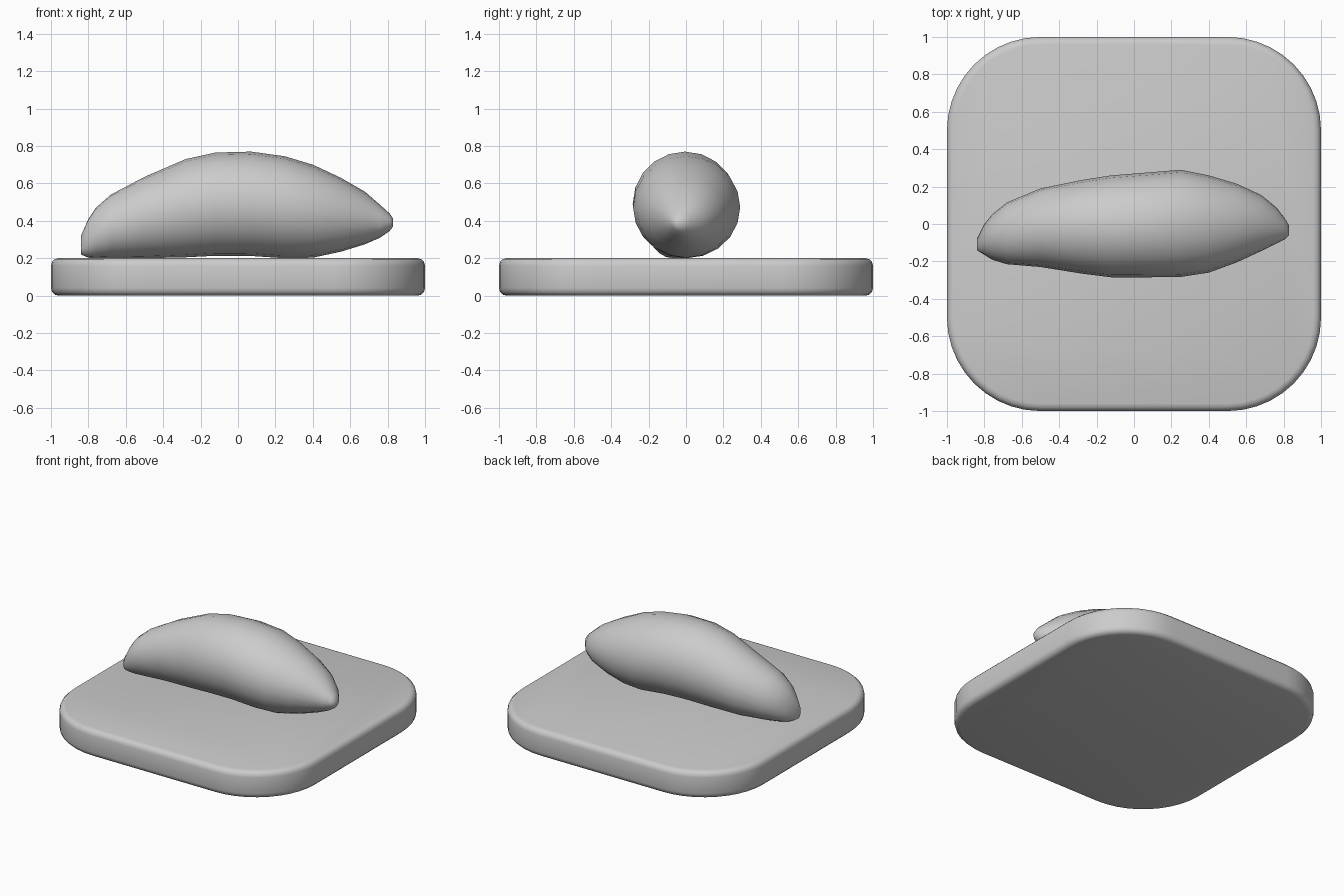
import bpy, bmesh
from math import sin, cos, pi, radians

if "Cube" in bpy.data.objects:
    bpy.data.objects.remove(bpy.data.objects["Cube"])


def finish(bm, name, angle):
    bmesh.ops.recalc_face_normals(bm, faces=bm.faces)
    mesh = bpy.data.meshes.new(name)
    bm.to_mesh(mesh)
    bm.free()
    ob = bpy.data.objects.new(name, mesh)
    bpy.context.collection.objects.link(ob)
    bpy.ops.object.select_all(action='DESELECT')
    ob.select_set(True)
    bpy.context.view_layer.objects.active = ob
    bpy.ops.object.shade_smooth_by_angle(angle=radians(angle))
    return ob


def loft(bm, rings):
    # Bridge consecutive rings and cap both ends
    loops = [[bm.verts.new(p) for p in r] for r in rings]
    n = len(loops[0])
    for a, b in zip(loops, loops[1:]):
        for i in range(n):
            j = (i + 1) % n
            bm.faces.new((a[i], a[j], b[j], b[i]))
    bm.faces.new(loops[0][::-1])
    bm.faces.new(loops[-1])


def rounded_square(inset, z, radius=0.5, steps=10):
    pts = []
    for q in range(4):
        for k in range(steps + 1):
            a = (q + k / steps) * pi / 2
            cx = (1 - radius) * (1 if q in (0, 3) else -1)
            cy = (1 - radius) * (1 if q in (0, 1) else -1)
            r = radius - inset
            pts.append((cx + r * cos(a), cy + r * sin(a), z))
    return pts


# Base: rounded square slab with softened rims
rim = [(0.04 * (1 - sin(t)), 0.04 * (1 - cos(t))) for t in (0, pi / 6, pi / 3, pi / 2)]
profile = rim + [(i, 0.2 - z) for i, z in reversed(rim)]
bm = bmesh.new()
loft(bm, [rounded_square(i, z) for i, z in profile])
finish(bm, "base", 35)

# Topping: arched tapered loaf; x, bottom z, top z, front y, back y
sections = [
    (-0.84, 0.22, 0.32, -0.14, -0.08),
    (-0.80, 0.203, 0.41, -0.165, 0.00),
    (-0.76, 0.20, 0.47, -0.19, 0.05),
    (-0.68, 0.20, 0.54, -0.215, 0.115),
    (-0.50, 0.20, 0.635, -0.23, 0.19),
    (-0.28, 0.205, 0.73, -0.265, 0.235),
    (-0.12, 0.213, 0.765, -0.285, 0.26),
    (0.07, 0.212, 0.77, -0.285, 0.275),
    (0.25, 0.20, 0.745, -0.283, 0.29),
    (0.40, 0.203, 0.70, -0.26, 0.26),
    (0.55, 0.235, 0.63, -0.205, 0.215),
    (0.68, 0.275, 0.555, -0.145, 0.155),
    (0.76, 0.31, 0.485, -0.105, 0.09),
    (0.81, 0.345, 0.44, -0.08, 0.025),
    (0.83, 0.37, 0.41, -0.06, -0.01),
]
N = 20
rings = []
for x, z0, z1, y0, y1 in sections:
    cy, cz = (y0 + y1) / 2, (z0 + z1) / 2
    ry, rz = (y1 - y0) / 2, (z1 - z0) / 2
    rings.append([(x, cy + ry * cos(2 * pi * i / N), cz + rz * sin(2 * pi * i / N))
                  for i in range(N)])
bm = bmesh.new()
loft(bm, rings)
finish(bm, "topping", 60)
